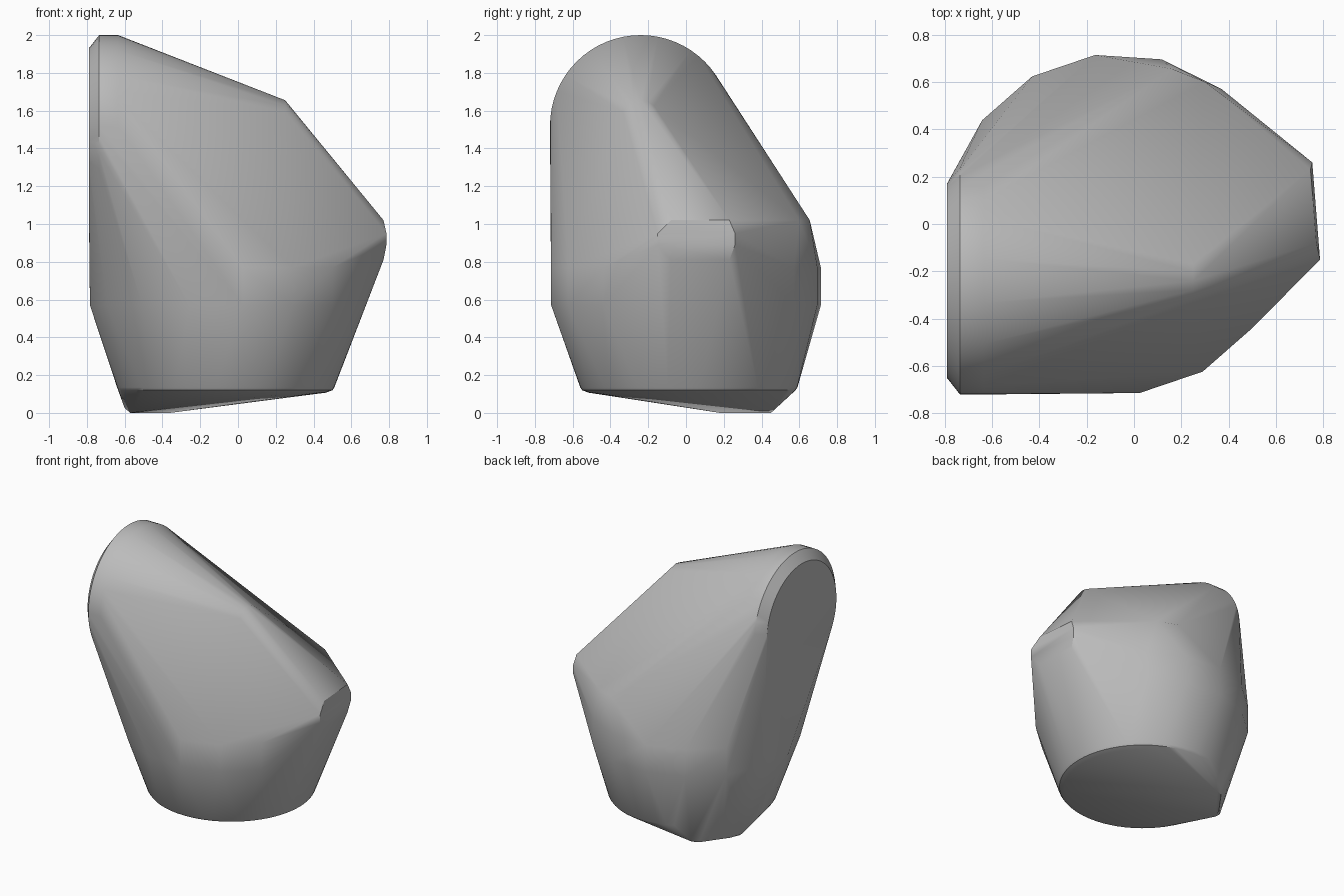
import bpy, bmesh
from math import sin, cos, pi, radians
from mathutils import Vector

cube = bpy.data.objects.get("Cube")
if cube:
    bpy.data.objects.remove(cube, do_unlink=True)


def flat_ring(center, radius, count, phase=0):
    """Points of a horizontal circle."""
    angles = [radians(phase) + 2 * pi * i / count for i in range(count)]
    return [Vector(center) + radius * Vector((cos(a), sin(a), 0)) for a in angles]


def side_ring(center, radius, count):
    """Points of an upright circle that faces along x."""
    angles = [2 * pi * i / count for i in range(count)]
    return [Vector(center) + radius * Vector((0, cos(a), sin(a))) for a in angles]


points = []

# Large round end with a chamfered rim
for x, radius in ((-0.79, 0.41), (-0.735, 0.48), (-0.635, 0.48)):
    points += side_ring((x, -0.24, 1.52), radius, 64)

# Small rounded peak of the ridge
points += side_ring((0.25, -0.24, 1.555), 0.1, 16)

# Blunt nose with cut corners
for y, z in ((-0.08, 1.02), (0.23, 1.02), (-0.08, 0.81), (0.23, 0.81),
             (-0.15, 0.95), (-0.15, 0.89), (0.26, 0.95), (0.26, 0.89)):
    x = 0.775 - 0.08 * (y + 0.14) + (0.01 if 0.85 < z < 1 else 0)
    points.append(Vector((x, y, z)))

# Back shoulder
points += [Vector((0.16, 0.655, 1.02)), Vector((0.3, 0.6, 1.02))]

# Faceted waist
for z in (0.57, 0.77):
    points += flat_ring((-0.07, 0, z), 0.72, 16, 7.5)

# Round base with a softened lower edge
for z, radius in ((0.135, 0.575), (0.12, 0.565), (0.107, 0.53)):
    points += flat_ring((-0.065, 0.015, z), radius, 64)

# Foot on the lower back corner
for x, y, z in ((-0.57, 0.18, 0), (-0.54, 0.25, 0), (-0.41, 0.43, 0), (-0.36, 0.45, 0),
                (-0.6, 0.19, 0.025), (-0.37, 0.475, 0.025)):
    points.append(Vector((x, y, z)))

# Stretch one skin over all parts
bm = bmesh.new()
for p in points:
    bm.verts.new(p)
hull = bmesh.ops.convex_hull(bm, input=bm.verts[:])
unused = {v for v in hull["geom_interior"] + hull["geom_unused"]
          if isinstance(v, bmesh.types.BMVert)}
bmesh.ops.delete(bm, geom=list(unused), context="VERTS")
bmesh.ops.dissolve_limit(bm, angle_limit=radians(0.5), verts=bm.verts[:], edges=bm.edges[:])
bmesh.ops.recalc_face_normals(bm, faces=bm.faces[:])
mesh = bpy.data.meshes.new("stone_body")
bm.to_mesh(mesh)
bm.free()
body = bpy.data.objects.new("stone_body", mesh)
bpy.context.collection.objects.link(body)

# Plain grey surface
grey = bpy.data.materials.new("stone_grey")
grey.use_nodes = True
color = (0.5, 0.5, 0.5, 1)
grey.diffuse_color = color
grey.node_tree.nodes["Principled BSDF"].inputs["Base Color"].default_value = color
mesh.materials.append(grey)

# Soft shading with crisp creases
bpy.ops.object.select_all(action="DESELECT")
body.select_set(True)
bpy.context.view_layer.objects.active = body
bpy.ops.object.shade_smooth_by_angle(angle=radians(30))
